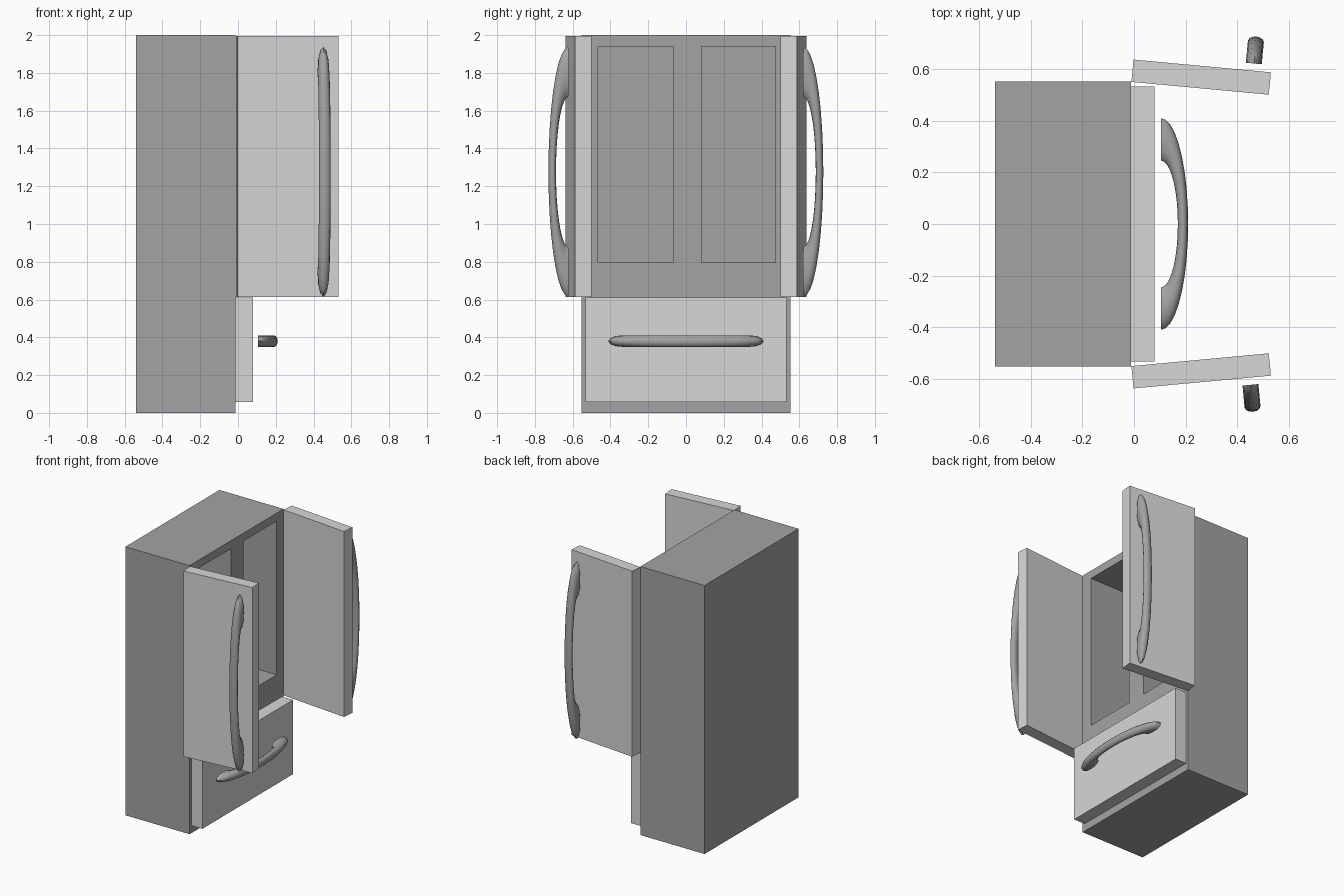
import bpy, bmesh, math
from mathutils import Vector, Matrix

if "Cube" in bpy.data.objects:
    bpy.data.objects.remove(bpy.data.objects["Cube"])


def material(name, value):
    m = bpy.data.materials.new(name)
    m.diffuse_color = (value, value, value, 1)
    m.use_nodes = True
    m.node_tree.nodes["Principled BSDF"].inputs["Base Color"].default_value = m.diffuse_color
    return m


DARK = material("mid_grey", 0.37)
LIGHT = material("light_grey", 0.68)


def add_object(name, bm, mat):
    bmesh.ops.recalc_face_normals(bm, faces=bm.faces)
    mesh = bpy.data.meshes.new(name)
    bm.to_mesh(mesh)
    bm.free()
    mesh.materials.append(mat)
    obj = bpy.data.objects.new(name, mesh)
    bpy.context.collection.objects.link(obj)
    return obj


def box(name, lo, hi, mat, matrix=Matrix()):
    lo, hi = Vector(lo), Vector(hi)
    bm = bmesh.new()
    place = Matrix.Translation((lo + hi) / 2) @ Matrix.Diagonal((*(hi - lo), 1))
    bmesh.ops.create_cube(bm, size=1, matrix=matrix @ place)
    return add_object(name, bm, mat)


def handle(name, origin, along, out, half_length, mat, steps=18, sides=12):
    """Half-ring grip with flat feet, thin in the middle and wide at the feet."""
    along, out = Vector(along).normalized(), Vector(out).normalized()
    side = along.cross(out)
    bm = bmesh.new()
    rings = []
    for i in range(steps + 1):
        a = math.pi * i / steps
        outer = along * half_length * math.cos(a) + out * 0.105 * math.sin(a)
        inner = along * half_length * 0.6 * math.cos(a) + out * 0.065 * math.sin(a)
        mid, half = (outer + inner) / 2, (outer - inner) / 2
        ring = []
        for k in range(sides):
            b = 2 * math.pi * k / sides
            p = Vector(origin) + mid + half * math.cos(b) + side * 0.031 * math.sin(b)
            ring.append(bm.verts.new(p))
        rings.append(ring)
    for r, s in zip(rings, rings[1:]):
        for k in range(sides):
            n = (k + 1) % sides
            bm.faces.new((r[k], r[n], s[n], s[k]))
    bm.faces.new(rings[0])
    bm.faces.new(rings[-1])
    obj = add_object(name, bm, mat)
    bpy.ops.object.select_all(action='DESELECT')
    obj.select_set(True)
    bpy.context.view_layer.objects.active = obj
    bpy.ops.object.shade_smooth_by_angle(angle=math.radians(50))
    return obj


# Cabinet with two recessed compartments
cabinet = box("cabinet", (-0.54, -0.553, 0), (-0.012, 0.553, 2), DARK)
for label, y0, y1 in (("left", -0.467, -0.067), ("right", 0.083, 0.473)):
    cutter = box(label + "_compartment_cutter", (-0.44, y0, 0.795), (0.1, y1, 1.94), DARK)
    cutter.hide_render = True
    mod = cabinet.modifiers.new("compartment", 'BOOLEAN')
    mod.operation, mod.solver, mod.object = 'DIFFERENCE', 'EXACT', cutter
    bpy.context.view_layer.objects.active = cabinet
    bpy.ops.object.modifier_apply(modifier=mod.name)
    bpy.data.objects.remove(cutter, do_unlink=True)

# Freezer drawer and its handle
box("drawer", (-0.012, -0.533, 0.057), (0.08, 0.533, 0.61), LIGHT)
handle("drawer_handle", (0.105, 0, 0.38), (0, 1, 0), (1, 0, 0), 0.41, DARK)

# Open doors, swung slightly past square, with upright handles
for label, s, reach in (("left", -1, 0.453), ("right", 1, 0.466)):
    swing = (Matrix.Translation((-0.01, s * 0.551, 0))
             @ Matrix.Rotation(-s * math.radians(5.3), 4, 'Z'))
    y0, y1 = sorted((0, s * 0.087))
    box(label + "_door", (0, y0, 0.613), (0.535, y1, 1.995), LIGHT, swing)
    handle(label + "_door_handle", swing @ Vector((reach, s * 0.115, 1.276)),
           (0, 0, 1), swing.to_3x3() @ Vector((0, s, 0)), 0.66, DARK)
